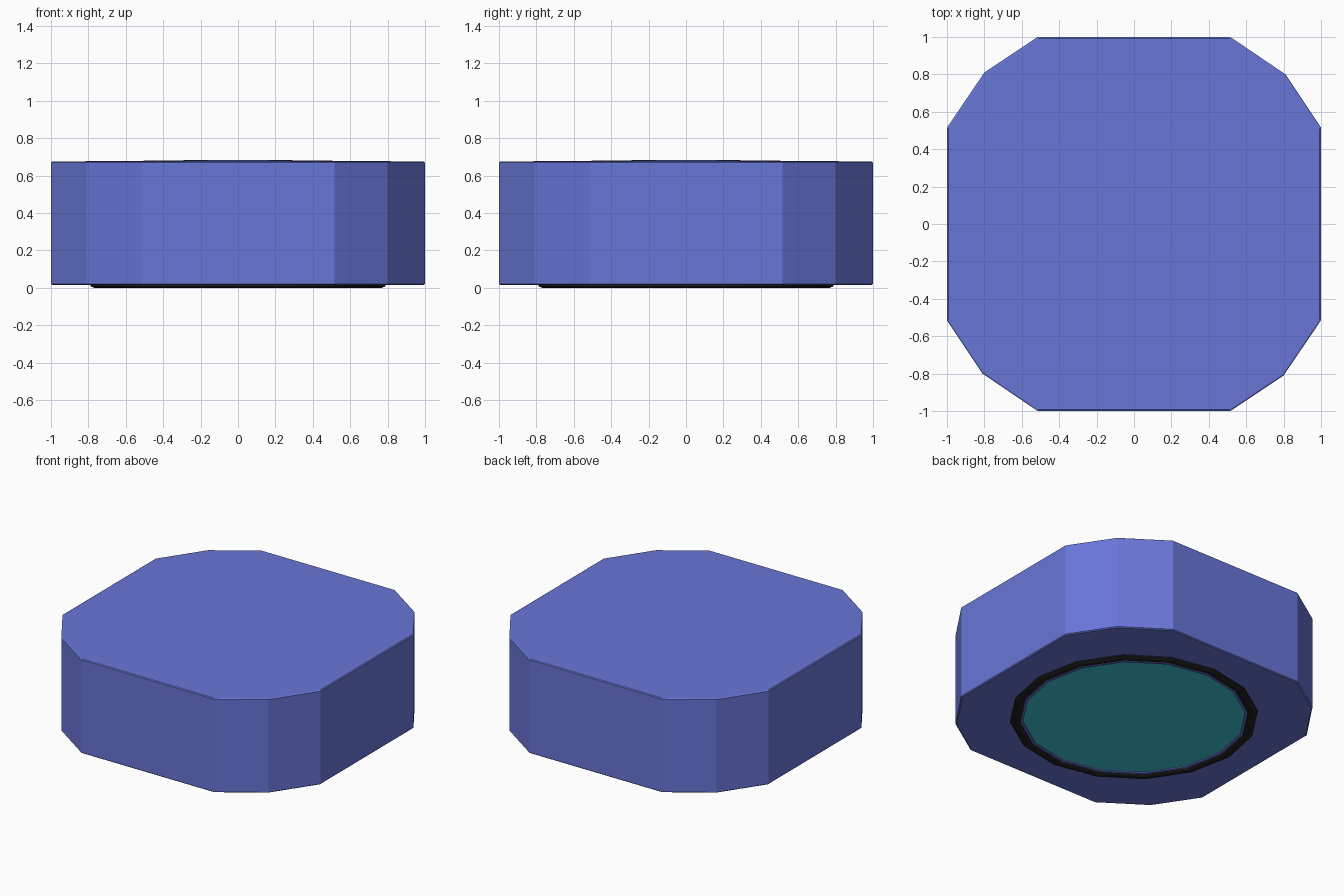
import bpy, bmesh, math

if "Cube" in bpy.data.objects:
    bpy.data.objects.remove(bpy.data.objects["Cube"])


def material(name, rgb):
    m = bpy.data.materials.new(name)
    m.diffuse_color = (*rgb, 1)
    m.use_nodes = True
    m.node_tree.nodes["Principled BSDF"].inputs["Base Color"].default_value = m.diffuse_color
    return m


def loft(name, loops, mat, closed=False, cap=False):
    """Skin a list of equal-length point loops; flat shaded."""
    bm = bmesh.new()
    rings = [[bm.verts.new(p) for p in loop] for loop in loops]
    n = len(rings[0])
    pairs = list(zip(rings, rings[1:]))
    if closed:
        pairs.append((rings[-1], rings[0]))
    for a, b in pairs:
        for i in range(n):
            j = (i + 1) % n
            bm.faces.new((a[i], a[j], b[j], b[i]))
    if cap:
        bm.faces.new(rings[0][::-1])
        bm.faces.new(rings[-1])
    bmesh.ops.recalc_face_normals(bm, faces=bm.faces)
    me = bpy.data.meshes.new(name)
    bm.to_mesh(me)
    bm.free()
    me.materials.append(mat)
    ob = bpy.data.objects.new(name, me)
    bpy.context.collection.objects.link(ob)
    return ob


def circle(r, z, n=16):
    return [(r * math.cos(2 * math.pi * i / n), r * math.sin(2 * math.pi * i / n), z)
            for i in range(n)]


def outline(s, z):
    # Square with two-step corners, one quarter turned four times
    pts = []
    for k in range(4):
        c, d = round(math.cos(k * math.pi / 2)), round(math.sin(k * math.pi / 2))
        for x, y in ((1, 0.515), (0.81, 0.80), (0.515, 1)):
            pts.append((s * (x * c - y * d), s * (x * d + y * c), z))
    return pts


blue = material("blue", (0.14, 0.18, 0.68))
teal = material("teal", (0.05, 0.56, 0.70))
black = material("black", (0.015, 0.015, 0.015))

# Main block with tiny edge bevels and a very shallow domed top
body = [(0.993, 0.015), (1, 0.021), (1, 0.670), (0.993, 0.675),
        (0.52, 0.679), (0.28, 0.682), (0.05, 0.684)]
loft("body", [outline(s, z) for s, z in body], blue, cap=True)

# Foot ring underneath
ring = [(0.79, 0.018), (0.788, 0.008), (0.77, 0), (0.745, 0), (0.728, 0.007), (0.722, 0.018)]
loft("foot_ring", [circle(r, z) for r, z in ring], black, closed=True)

# Thin lip inside the foot ring
lip = [(0.725, 0.017), (0.725, 0.006), (0.708, 0.006), (0.708, 0.017)]
loft("base_lip", [circle(r, z) for r, z in lip], blue, closed=True)

# Base panel, very slightly bulged
panel = [(0.709, 0.017), (0.709, 0.013), (0.35, 0.0115), (0.04, 0.011)]
loft("base_panel", [circle(r, z) for r, z in panel], teal, cap=True)
